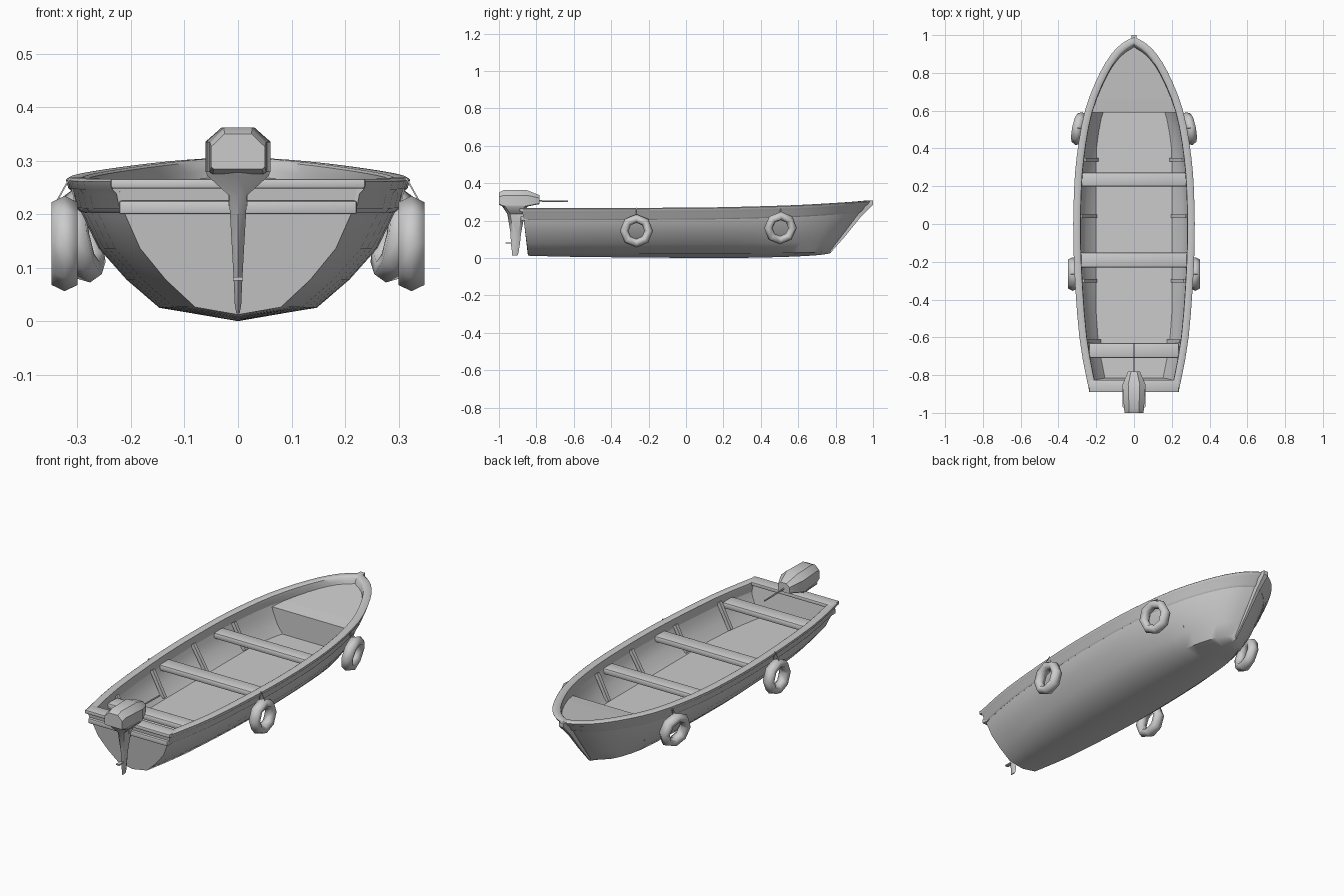
import bpy, bmesh, math
from mathutils import Vector, Matrix

if "Cube" in bpy.data.objects:
    bpy.data.objects.remove(bpy.data.objects["Cube"])


def finish(name, bm, smooth=None):
    bmesh.ops.remove_doubles(bm, verts=bm.verts, dist=0.0004)
    bmesh.ops.recalc_face_normals(bm, faces=bm.faces)
    me = bpy.data.meshes.new(name)
    bm.to_mesh(me)
    bm.free()
    ob = bpy.data.objects.new(name, me)
    bpy.context.collection.objects.link(ob)
    if smooth:
        bpy.context.view_layer.objects.active = ob
        ob.select_set(True)
        bpy.ops.object.shade_smooth_by_angle(angle=math.radians(smooth))
        ob.select_set(False)
    return ob


def loft(name, rings, closed=True, caps=True, smooth=None):
    bm = bmesh.new()
    vs = [[bm.verts.new(p) for p in r] for r in rings]
    n = len(rings[0])
    for a, b in zip(vs, vs[1:]):
        for i in range(n if closed else n - 1):
            j = (i + 1) % n
            bm.faces.new((a[i], a[j], b[j], b[i]))
    if caps and closed:
        bm.faces.new(vs[0])
        bm.faces.new(vs[-1])
    return finish(name, bm, smooth)


def box(name, x0, x1, y0, y1, z0, z1, bevel=0):
    bm = bmesh.new()
    m = Matrix.Translation(((x0 + x1) / 2, (y0 + y1) / 2, (z0 + z1) / 2)) @ Matrix.Diagonal((x1 - x0, y1 - y0, z1 - z0, 1))
    bmesh.ops.create_cube(bm, size=1, matrix=m)
    if bevel:
        bmesh.ops.bevel(bm, geom=bm.edges[:], offset=bevel, segments=2, profile=0.5, affect='EDGES')
    return finish(name, bm, 40 if bevel else None)


def bar(name, a, b, r, sides=6):
    a, b = Vector(a), Vector(b)
    q = (b - a).to_track_quat('Z', 'Y')
    ang = [2 * math.pi * (i + 0.5) / sides for i in range(sides)]
    return loft(name, [[p + q @ Vector((r * math.cos(t), r * math.sin(t), 0)) for t in ang] for p in (a, b)])


# Hull stations: sheer y, keel y, sheer half-width, sheer z, chine half-width, chine z, keel z
stations = [(-.875, -.845, .225, .260, .080, .026, .012), (-.6, -.6, .275, .260, .120, .026, .006),
            (-.2, -.2, .304, .262, .145, .025, .002), (.1, .1, .306, .264, .145, .025, .0),
            (.35, .33, .290, .269, .138, .025, .001), (.6, .54, .245, .277, .125, .027, .006),
            (.8, .68, .165, .288, .088, .030, .013), (.92, .745, .084, .296, .045, .035, .02),
            (.978, .775, .0, .301, .0, .040, .026)]


def spline(a, b, c, d, t):
    return tuple(.5 * (2 * q + (r - p) * t + (2 * p - 5 * q + 4 * r - s) * t * t + (3 * q - p - 3 * r + s) * t ** 3)
                 for p, q, r, s in zip(a, b, c, d))


rows = []
for i in range(len(stations) - 1):
    a, d = stations[max(i - 1, 0)], stations[min(i + 2, len(stations) - 1)]
    rows += [spline(a, stations[i], stations[i + 1], d, k / 3) for k in range(3)]
rows.append(stations[-1])
shape = [(0, 0), (.22, .38), (.47, .71), (.75, .91), (1, 1)]


def pt(row, z, inset=0):
    ys, yk, w, zs, wc, zc, zk = row
    f = min(max((z - zc) / (zs - zc), 0), 1)
    for (f0, x0), (f1, x1) in zip(shape, shape[1:]):
        if f <= f1 + 1e-6:
            x = x0 + (x1 - x0) * (f - f0) / (f1 - f0)
            break
    return Vector((max(wc + (w - wc) * x - inset, 0), yk + (ys - yk) * f, z))


def hull_x(y, z):
    return pt(min(rows, key=lambda r: abs(r[0] - y)), z).x


def flip(p):
    return Vector((-p[0], p[1], p[2]))


def section(row):
    half = [pt(row, row[5] + f * (row[3] - row[5])) for f, _ in shape]
    return [flip(p) for p in reversed(half)] + [Vector((0, row[1], row[6]))] + half


# Outer hull skin and transom
loft('hull', [section(r) for r in rows], closed=False, smooth=40)
stern = section(rows[0])
loft('transom', [stern, [p + Vector((0, .04, 0)) for p in stern]])

# Inner lining with flat floor
FLOOR, DECK = .105, .228
lining = []
for r in rows:
    half = [pt(r, z, .012) for z in (FLOOR, .15, .2, r[3])]
    half[0].x = min(half[0].x, .2)
    lining.append([flip(p) for p in reversed(half)] + half)
loft('inner_lining', lining, closed=False, smooth=35)

# Bow deck, rising towards the stem, and bulkhead
edge = []
for r in rows:
    p = pt(r, DECK + max(r[0] - .59, 0) * .12, .01)
    if p.y > .6:
        edge.append(p)
w0 = hull_x(.62, DECK) - .01
edge.insert(0, Vector((w0, .59, DECK)))
loft('bow_deck', [[flip(p), p] for p in edge], closed=False)
loft('bulkhead', [[(-w0, .59, DECK), (w0, .59, DECK)], [(-.18, .59, FLOOR), (.18, .59, FLOOR)]], closed=False)

# Gunwale swept round the sheer line; its lower lip follows the hull side
path = [Vector((r[2], r[0], r[3])) for r in rows]
path += [flip(p) for p in reversed(path[:-1])]
prof = [(-.022, -.016), (-.024, .002), (-.018, .006), (.008, .006), (.014, .001),
        (.013, -.014), (.007, -.022), (.008, -.05), (.002, -.058), (-.01, -.05)]
rings = []
for i, p in enumerate(path):
    t = path[min(i + 1, len(path) - 1)] - path[max(i - 1, 0)]
    n = Vector((t.y, -t.x, 0)).normalized()
    row = rows[min(i, len(path) - 1 - i)]
    side = 1 if i < len(rows) else -1
    ring = []
    for o, h in prof:
        q = p + n * o + Vector((0, 0, h))
        if h < 0:
            hp = pt(row, p.z + h)
            q += Vector((side * (hp.x - abs(p.x)), hp.y - p.y, 0))
        ring.append(q)
    rings.append(ring)
loft('gunwale', rings, smooth=40)

# Stern rails
box('transom_cap', -.238, .238, -.89, -.825, .248, .266, .004)
box('transom_band', -.222, .222, -.884, -.84, .2, .225, .004)

# Stem post
loft('stem_post', [[(-w, y - .04, z), (w, y - .04, z), (w * .7, y, z), (-w * .7, y, z)]
                   for y, z, w in [(.775, .03, .005), (.85, .115, .008), (.935, .22, .012), (1, .285, .018), (1, .306, .018)]])

# Bench seats
for y, d in [(.235, .037), (-.19, .04), (-.67, .04)]:
    w = hull_x(y, .215) - .008
    box('seat', -w, w, y - d, y + d, .2, .232, .01)

# Side ribs
for y in (.34, .04, -.3, -.62):
    for s in (1, -1):
        foot = min(.205, hull_x(y, FLOOR) - .02)
        bar('rib', (s * foot, y, FLOOR + .005), (s * (hull_x(y, .24) - .022), y, .235), .013, 4)

# Ring fenders with hanging ropes
for y, x, z, yaw, roll in [(-.265, .324, .145, 0, 0), (.505, .291, .16, .2, .17)]:
    for s in (1, -1):
        m = Matrix.Translation((x, y, z)) @ Matrix.Rotation(yaw, 4, 'Z') @ Matrix.Rotation(roll, 4, 'Y')
        rings = []
        for i in range(9):
            a = 2 * math.pi * i / 8
            ring = []
            for j in range(6):
                b = 2 * math.pi * j / 6 + math.pi / 2
                rad = .066 + .023 * math.sin(b)
                p = m @ Vector((.028 * math.cos(b), rad * math.cos(a), rad * math.sin(a)))
                ring.append(p if s > 0 else flip(p))
            rings.append(ring)
        loft('fender', rings, caps=False, smooth=80)
        knot = Vector((hull_x(y, .262) + .01, y, .268))
        for dx in (-.022, .022):
            end = m @ Vector((dx, 0, .066))
            bar('fender_rope', *((knot, end) if s > 0 else (flip(knot), flip(end))), .002, 4)


# Outboard motor: cowl, leg, plates, tiller
def cowl_ring(y, w, z0, z1, c):
    half = [(w * .9, z0), (w, z0 + .004), (w, z1 - c), (w * .5, z1)]
    return [(x, y, z) for x, z in half] + [(-x, y, z) for x, z in reversed(half)]


loft('motor_cowl', [cowl_ring(*a) for a in [(-1, .05, .284, .35, .024), (-.975, .053, .275, .362, .027),
                                            (-.85, .061, .275, .362, .027), (-.782, .032, .288, .335, .015)]], smooth=35)
loft('motor_leg', [[(0, y0, z), (w, y0 + .015, z), (w, y1 - .015, z), (0, y1, z), (-w, y1 - .015, z), (-w, y0 + .015, z)]
                   for z, w, y0, y1 in [(.28, .06, -.985, -.84), (.272, .058, -.98, -.85), (.235, .017, -.955, -.862),
                                        (.13, .011, -.938, -.882), (.075, .008, -.936, -.888),
                                        (.03, .006, -.93, -.895), (.014, .003, -.93, -.9)]], smooth=40)
box('cavitation_plate', -.009, .009, -.965, -.92, .076, .082)
box('motor_clamp', -.018, .018, -.9, -.85, .215, .272)
bar('tiller', (0, -.8, .305), (0, -.63, .302), .004)
